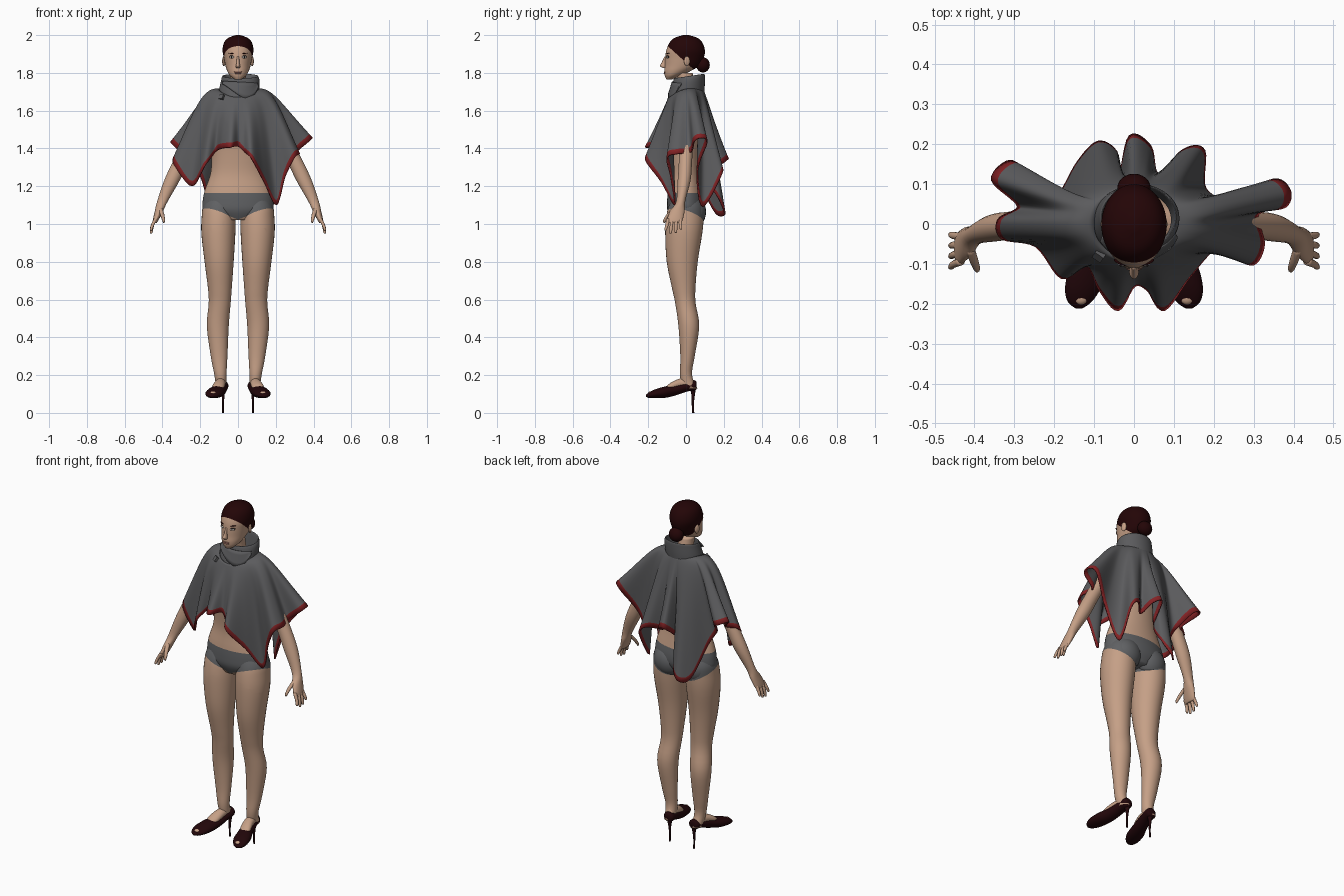
import bpy, bmesh, math
from mathutils import Vector, Matrix

cube = bpy.data.objects.get("Cube")
if cube:
    bpy.data.objects.remove(cube, do_unlink=True)


def material(name, r, g, b):
    m = bpy.data.materials.new(name)
    m.use_nodes = True
    m.diffuse_color = (r, g, b, 1)
    bsdf = m.node_tree.nodes["Principled BSDF"]
    bsdf.inputs["Base Color"].default_value = (r, g, b, 1)
    bsdf.inputs["Roughness"].default_value = 0.8
    return m


SKIN = material("skin", .56, .35, .24)
HAIR = material("dark_hair", .017, .0015, .002)
WOOL = material("grey_wool", .105, .105, .11)
TRIM = material("red_trim", .23, .016, .018)
BRIEF = material("grey_cotton", .115, .118, .124)
SHOE = material("dark_leather", .016, .002, .003)
LIPS = material("lip_pink", .42, .19, .15)
WHITE = material("eye_white", .6, .57, .54)
DARK = material("eye_dark", .02, .014, .012)


def finish(name, bm, *mats):
    bmesh.ops.recalc_face_normals(bm, faces=bm.faces)
    for f in bm.faces:
        f.smooth = True
    me = bpy.data.meshes.new(name)
    bm.to_mesh(me)
    bm.free()
    for m in mats:
        me.materials.append(m)
    ob = bpy.data.objects.new(name, me)
    bpy.context.collection.objects.link(ob)
    return ob


def spline(pts, k, closed=False):
    """Catmull-Rom through tuples of any length."""
    n = len(pts)
    get = lambda i: Vector(pts[i % n] if closed else pts[min(max(i, 0), n - 1)])
    out = []
    for i in range(n if closed else n - 1):
        a, b, c, d = (get(i + j) for j in (-1, 0, 1, 2))
        for j in range(k):
            t = j / k
            out.append(b + (c - a) * (t / 2) + (a * 2 - b * 5 + c * 4 - d) * (t * t / 2)
                       + (b * 3 - a - c * 3 + d) * (t ** 3 / 2))
    return out if closed else out + [get(n - 1)]


def skin_rows(bm, rows, closed=True):
    """Bridge rows of points with quads; returns rows of vertices and of faces."""
    vs = [[bm.verts.new(p) for p in r] for r in rows]
    n = len(vs[0])
    return vs, [[bm.faces.new((a[i], a[(i + 1) % n], b[(i + 1) % n], b[i]))
                 for i in range(n if closed else n - 1)] for a, b in zip(vs, vs[1:])]


def loft(name, rows, *mats, s=1, k=4, n=24, caps=True, along_y=False):
    """Elliptic rings (x, y, z, rx, ry); rings stand upright when along_y."""
    up = Vector((0, 0, 1)) if along_y else Vector((0, 1, 0))
    rings = []
    for x, y, z, rx, ry in spline(rows, k):
        c = Vector((s * x, y, z))
        rings.append([c + Vector((rx * math.cos(a), 0, 0)) + up * (ry * math.sin(a))
                      for a in (math.tau * i / n for i in range(n))])
    bm = bmesh.new()
    vs, _ = skin_rows(bm, rings)
    if caps:
        bm.faces.new(vs[0])
        bm.faces.new(vs[-1])
    return finish(name, bm, *mats)


def ball(name, loc, size, *mats, rot=0, tilt=0):
    bm = bmesh.new()
    bmesh.ops.create_uvsphere(bm, u_segments=24, v_segments=14, radius=1)
    bm.transform(Matrix.Translation(loc) @ Matrix.Rotation(rot, 4, 'Z')
                 @ Matrix.Rotation(tilt, 4, 'Y') @ Matrix.Diagonal((*size, 1)))
    return finish(name, bm, *mats)


def paint(ob, planes, test):
    """Cut along planes, then give faces passing the test the second colour."""
    bm = bmesh.new()
    bm.from_mesh(ob.data)
    for co, no in planes:
        bmesh.ops.bisect_plane(bm, geom=bm.verts[:] + bm.edges[:] + bm.faces[:],
                               plane_co=co, plane_no=no, dist=1e-5)
    for f in bm.faces:
        f.material_index = int(test(f.calc_center_median()))
    bm.to_mesh(ob.data)
    bm.free()


def paint_briefs(ob):
    leg_cuts = [((0, 0, 1), (-.38 * s, .3, 1)) for s in (1, -1)]
    paint(ob, leg_cuts + [((0, 0, 1.165), (0, 0, 1))],
          lambda c: 1 + .38 * abs(c.x) - .3 * c.y < c.z < 1.165)


# Torso and neck
paint_briefs(loft("torso", [
    (0, 0, 1.02, .1, .075), (0, 0, 1.07, .18, .098), (0, 0, 1.12, .187, .1),
    (0, -.003, 1.18, .175, .092), (0, -.005, 1.27, .145, .08), (0, -.01, 1.38, .14, .085),
    (0, -.01, 1.5, .155, .1), (0, 0, 1.6, .16, .07), (0, .005, 1.65, .12, .05),
    (0, .01, 1.68, .05, .045), (0, 0, 1.75, .042, .045), (0, -.01, 1.8, .042, .045)],
    SKIN, BRIEF, n=48))

# Head with a hair cap
head = loft("head", [
    (0, -.088, 1.766, .018, .016), (0, -.07, 1.785, .042, .042), (0, -.045, 1.81, .057, .07),
    (0, -.02, 1.84, .067, .092), (0, -.008, 1.88, .075, .102), (0, -.002, 1.92, .082, .102),
    (0, 0, 1.96, .074, .087), (0, 0, 1.985, .052, .061), (0, 0, 2, .012, .015)],
    SKIN, HAIR, n=48)
paint(head, [((0, -.09, 1.936), (0, .9, 1))], lambda c: c.z + .9 * (c.y + .09) > 1.936)
ball("hair_bun", (0, .09, 1.842), (.042, .036, .04), HAIR)
loft("nose", [(0, -.105, 1.888, .006, .008), (0, -.115, 1.855, .008, .014),
              (0, -.12, 1.836, .012, .018), (0, -.112, 1.825, .009, .009)], SKIN)
ball("upper_lip", (0, -.11, 1.805), (.021, .008, .004), LIPS)
ball("lower_lip", (0, -.109, 1.798), (.019, .009, .005), LIPS)

# Parts that come in pairs
for side, s in (("left_", 1), ("right_", -1)):
    turn = s * .4
    ball(side + "eye_line", (s * .032, -.0965, 1.885), (.016, .006, .008), DARK, rot=turn)
    ball(side + "eye", (s * .032, -.0985, 1.883), (.014, .007, .006), WHITE, rot=turn)
    ball(side + "iris", (s * .032, -.1, 1.883), (.005, .0065, .0055), DARK, rot=turn)
    ball(side + "brow", (s * .034, -.096, 1.903), (.018, .006, .0024), HAIR,
         rot=turn, tilt=-s * .12)
    ball(side + "ear", (s * .075, .005, 1.862), (.008, .016, .026), SKIN, rot=s * .3)

    paint_briefs(loft(side + "leg", [
        (.088, .02, .13, .028, .04), (.093, 0, .2, .032, .032), (.1, .008, .3, .044, .038),
        (.107, .015, .46, .058, .055), (.097, -.003, .58, .058, .054),
        (.096, -.012, .66, .063, .062), (.1, -.02, .8, .077, .082),
        (.104, -.012, .95, .09, .098), (.102, -.005, 1.04, .09, .099),
        (.1, 0, 1.1, .084, .09), (.095, 0, 1.16, .055, .06)], SKIN, BRIEF, s=s, n=32))
    paint_briefs(ball(side + "buttock", (s * .083, .04, 1.065), (.084, .066, .085), SKIN, BRIEF))

    # Arm and hand
    loft(side + "arm", [
        (.14, 0, 1.62, .03, .035), (.175, 0, 1.57, .038, .039), (.24, 0, 1.45, .04, .038),
        (.303, -.003, 1.33, .042, .035), (.35, -.01, 1.23, .041, .034),
        (.4, -.028, 1.12, .028, .024), (.418, -.045, 1.07, .022, .038),
        (.436, -.06, 1.02, .015, .042), (.441, -.064, 1.005, .01, .037)], SKIN, s=s)
    for i, low in enumerate((.965, .95, .953, .97)):
        y, out = -.094 + .021 * i, -.108 + .027 * i
        loft(side + "finger", [(.434, y, 1.03, .01, .01), (.452, (y + out) / 2, .995, .009, .009),
                               (.459, out, low + .006, .007, .007), (.459, out, low, .003, .003)],
             SKIN, s=s, n=10)
    loft(side + "thumb", [(.412, -.06, 1.085, .012, .014), (.401, -.092, 1.05, .011, .012),
                          (.394, -.112, 1.02, .008, .009), (.393, -.115, 1.006, .003, .003)],
         SKIN, s=s, n=10)

    # Foot and high-heeled shoe
    loft(side + "instep", [(.088, .035, .155, .024, .028), (.094, -.03, .155, .028, .027),
                           (.106, -.085, .137, .031, .02), (.114, -.115, .12, .015, .008)],
         SKIN, s=s, along_y=True)
    loft(side + "shoe", [
        (.082, .056, .145, .016, .018), (.082, .045, .145, .03, .028), (.086, .01, .14, .034, .026),
        (.1, -.06, .12, .039, .029), (.116, -.11, .11, .046, .03), (.128, -.16, .102, .045, .024),
        (.136, -.195, .094, .03, .015), (.138, -.212, .09, .008, .005)],
        SHOE, s=s, along_y=True)
    ball(side + "toes", (s * .133, -.186, .104), (.017, .016, .01), SKIN)
    loft(side + "heel", [(.08, .036, .14, .02, .018), (.079, .038, .1, .009, .01),
                         (.079, .036, .05, .005, .006), (.079, .038, 0, .005, .006)],
         SHOE, s=s, n=12)

# Poncho: wavy hem, starting at the front and going round by the left
HEM = [(0, -.155, 1.41), (.035, -.165, 1.38), (.075, -.215, 1.34), (.14, -.13, 1.22),
       (.205, -.06, 1.1), (.25, -.08, 1.25), (.3, -.1, 1.35), (.325, -.05, 1.37),
       (.31, .025, 1.38), (.38, .045, 1.44), (.39, .085, 1.455), (.35, .11, 1.43),
       (.25, .06, 1.28), (.178, .088, 1.09), (.175, .185, 1.25), (.125, .185, 1.3),
       (.06, .125, 1.28), (.04, .195, 1.32), (-.01, .22, 1.34), (-.035, .12, 1.24),
       (-.045, .18, 1.12), (-.09, .205, 1.05), (-.14, .155, 1.06), (-.19, .07, 1.23),
       (-.24, .055, 1.32), (-.285, .14, 1.4), (-.32, .155, 1.42), (-.355, .11, 1.43),
       (-.29, .045, 1.36), (-.34, .01, 1.35), (-.33, -.035, 1.3), (-.245, -.055, 1.2),
       (-.18, -.135, 1.3), (-.12, -.1, 1.38), (-.085, -.165, 1.4), (-.04, -.215, 1.405)]
hem = spline(HEM, 6, closed=True)
count = len(hem)
angles = [math.atan2(p.y / .2, p.x / .36) for p in hem]
for i in range(1, count):
    angles[i] += math.tau * round((angles[i - 1] - angles[i]) / math.tau)
for _ in range(3):  # even out the spacing near the neck
    angles = [sum(angles[(i + j) % count] + math.tau * ((i + j) // count)
                  for j in range(-8, 9)) / 17 for i in range(count)]
STEPS = 18
rows = [[] for _ in range(STEPS + 2)]
for p, a in zip(hem, angles):
    c, s = math.cos(a), math.sin(a)
    neck = Vector((.1 * c, .09 * s, 1.69 + .02 * (s + c * c)))
    shoulder = Vector((.19 * c, .118 * s, 1.62 + .015 * s + .105 * c * c))
    drape = Vector((.184 * c, .127 * s, 1.573 + .122 * c * c)).lerp(p, .27)
    band = 1 - .0095 / (p - drape).length
    for r in range(STEPS + 2):
        t = 1 if r > STEPS else band * r / STEPS
        u = 1 - t
        rows[r].append(neck * u ** 3 + shoulder * (3 * t * u * u) + drape * (3 * t * t * u)
                       + p * t ** 3)
bm = bmesh.new()
_, faces = skin_rows(bm, rows)
for f in faces[-1]:
    f.material_index = 1
poncho = finish("poncho", bm, WOOL, TRIM)
thick = poncho.modifiers.new("cloth_thickness", 'SOLIDIFY')
thick.thickness = .008
thick.offset = 0

# Stand-up collar, tipped down at the front
collar = loft("collar", [(0, 0, 1.66, .106, .095), (.006, .008, 1.71, .106, .091),
                         (.012, .015, 1.755, .102, .085), (.012, .017, 1.776, .097, .082),
                         (.012, .017, 1.774, .091, .076), (.008, .01, 1.7, .085, .072)],
              WOOL, n=40, caps=False)
for v in collar.data.vertices:
    v.co.z += .15 * v.co.y

# Overlapping front flap and its buckle
flap = []
for j in range(5):
    row = []
    for i in range(21):
        u, w = i / 20, j / 4
        a = math.radians(-150 + 125 * u)
        z = 1.758 - .012 * u - w * (.015 + .07 * math.sin(math.pi * u ** 1.6))
        row.append(Vector((.01 + (.104 + .006 * w) * math.cos(a),
                           .016 - .008 * w + (.092 + .012 * w) * math.sin(a), z)))
    flap.append(row)
bm = bmesh.new()
skin_rows(bm, flap, closed=False)
finish("collar_flap", bm, WOOL).modifiers.new("cloth_thickness", 'SOLIDIFY').thickness = .006
bm = bmesh.new()
bmesh.ops.create_cube(bm, size=1)
bm.transform(Matrix.Translation((-.088, -.08, 1.672)) @ Matrix.Rotation(-.6, 4, 'Z')
             @ Matrix.Rotation(-.6, 4, 'X') @ Matrix.Diagonal((.026, .014, .026, 1)))
buckle = finish("buckle", bm, WOOL)
for f in buckle.data.polygons:
    f.use_smooth = False
